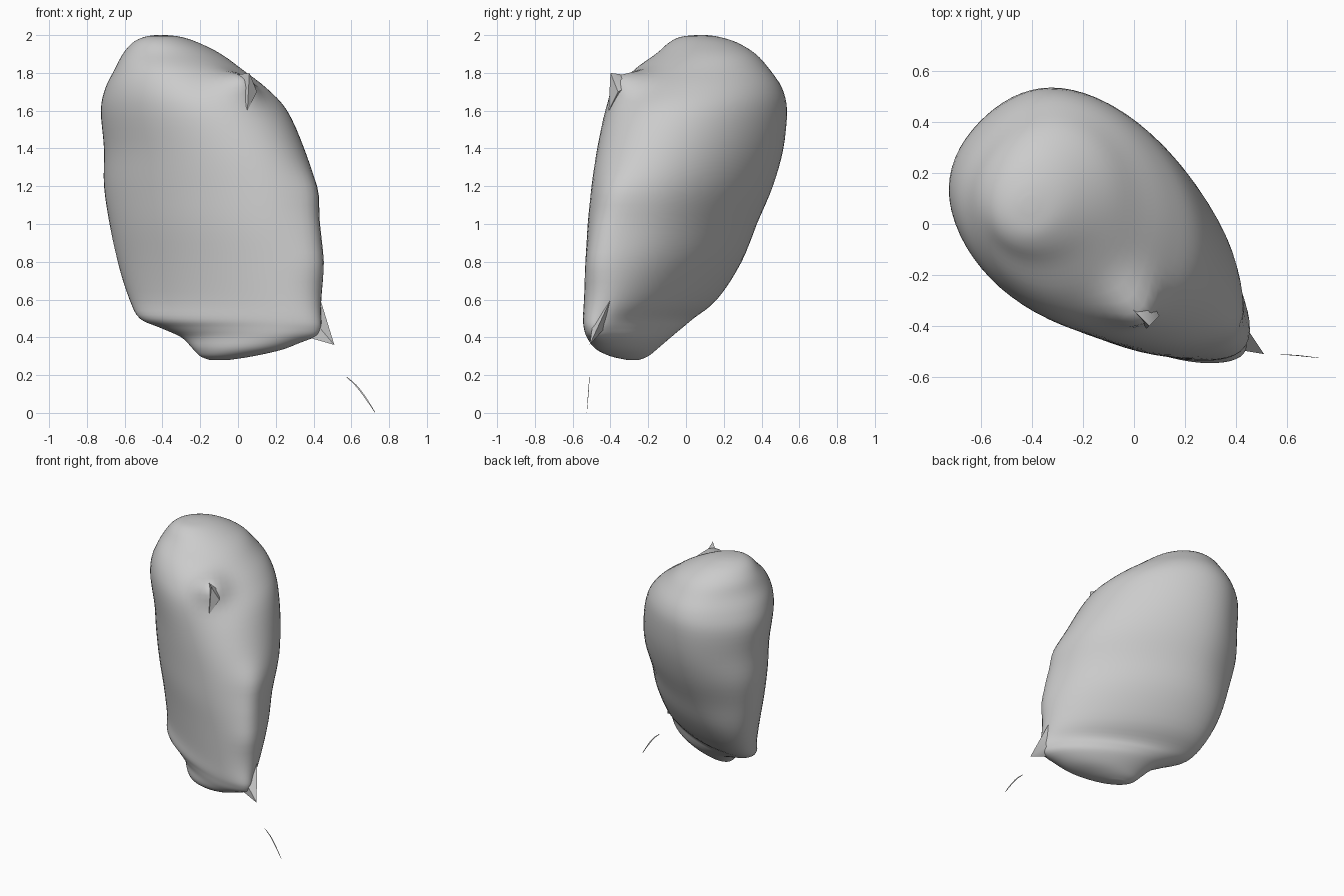
import bpy, bmesh, math
from mathutils import Vector

cube = bpy.data.objects.get("Cube")
if cube:
    bpy.data.objects.remove(cube)

grey = bpy.data.materials.new("plain_grey")
grey.use_nodes = True
COLOUR = (0.6, 0.6, 0.6, 1)
grey.diffuse_color = COLOUR
grey.node_tree.nodes["Principled BSDF"].inputs["Base Color"].default_value = COLOUR


def finish(name, bm):
    bmesh.ops.recalc_face_normals(bm, faces=bm.faces)
    mesh = bpy.data.meshes.new(name)
    bm.to_mesh(mesh)
    bm.free()
    obj = bpy.data.objects.new(name, mesh)
    bpy.context.collection.objects.link(obj)
    mesh.materials.append(grey)
    bpy.ops.object.select_all(action="DESELECT")
    obj.select_set(True)
    bpy.context.view_layer.objects.active = obj
    bpy.ops.object.shade_smooth_by_angle(angle=math.radians(50))
    return obj


def catmull(rows, steps):
    """Smooth rows of values into a denser list."""
    out = []
    for i in range(len(rows) - 1):
        a, b = rows[max(i - 1, 0)], rows[i]
        c, d = rows[i + 1], rows[min(i + 2, len(rows) - 1)]
        for s in range(steps):
            t = s / steps
            out.append([q + t / 2 * (r - p + t * (2 * p - 5 * q + 4 * r - u
                        + t * (3 * (q - r) + u - p)))
                        for p, q, r, u in zip(a, b, c, d)])
    return out + [rows[-1]]


def loft(bm, rings):
    loops = [[bm.verts.new(p) for p in ring] for ring in rings]
    n = len(loops[0])
    for low, high in zip(loops, loops[1:]):
        for k in range(n):
            j = (k + 1) % n
            bm.faces.new((low[k], low[j], high[j], high[k]))
    bm.faces.new(loops[0])
    bm.faces.new(loops[-1])


# Body slices: height, min x, max x, min y, max y, lean of the oval
SLICES = [
    (0.28, -0.15, -0.05, -0.31, -0.25, -0.5),
    (0.30, -0.20, 0.08, -0.40, -0.20, -0.52),
    (0.34, -0.24, 0.25, -0.48, -0.15, -0.57),
    (0.40, -0.30, 0.37, -0.525, -0.08, -0.64),
    (0.45, -0.41, 0.41, -0.54, -0.02, -0.69),
    (0.50, -0.52, 0.43, -0.545, 0.04, -0.71),
    (0.60, -0.575, 0.44, -0.54, 0.165, -0.68),
    (0.80, -0.645, 0.44, -0.53, 0.305, -0.61),
    (1.00, -0.70, 0.42, -0.52, 0.40, -0.55),
    (1.20, -0.735, 0.41, -0.50, 0.485, -0.48),
    (1.40, -0.735, 0.35, -0.47, 0.535, -0.39),
    (1.60, -0.745, 0.26, -0.425, 0.55, -0.28),
    (1.72, -0.715, 0.15, -0.36, 0.52, -0.17),
    (1.82, -0.66, 0.02, -0.27, 0.45, -0.06),
    (1.90, -0.615, -0.09, -0.16, 0.375, 0.03),
    (1.96, -0.56, -0.21, -0.09, 0.275, 0.08),
    (1.99, -0.50, -0.30, -0.03, 0.18, 0.1),
    (2.00, -0.44, -0.38, 0.05, 0.11, 0.1),
]
# Pulled points: where, shift, radius
PULLS = [
    ((0.0, -0.31, 1.75), (0.05, -0.08, 0.05), 0.11),
    ((0.39, -0.46, 0.44), (0.03, -0.02, -0.01), 0.07),
]
# Crease along the front edge
PULLS += [((0.40, y, z), (0.02, -0.022, 0), 0.12)
          for y, z in ((-0.37, 1.17), (-0.42, 0.98), (-0.45, 0.8))]
# Flatter rear corner
PULLS += [((-0.62, 0.42, z), (0.037, -0.033, 0), 0.28) for z in (1.0, 1.33, 1.66)]

SEGMENTS = 64
rings = []
for z, x0, x1, y0, y1, lean in catmull(SLICES, 4):
    ring = []
    for k in range(SEGMENTS):
        t = math.tau * k / SEGMENTS
        p = Vector(((x0 + x1 + (x1 - x0) * math.cos(t)) / 2,
                    (y0 + y1 + (y1 - y0) * math.cos(t - math.acos(lean))) / 2, z))
        move = Vector()
        for spot, shift, radius in PULLS:
            move += Vector(shift) * math.exp(-((p - Vector(spot)).length / radius) ** 2)
        ring.append(p + move)
    rings.append(ring)
bm = bmesh.new()
loft(bm, rings)
finish("body", bm)


# Pinched fins at the upper edge and the lower corner
def fin(name, points):
    bm = bmesh.new()
    for p in points:
        bm.verts.new(p)
    bmesh.ops.convex_hull(bm, input=bm.verts)
    finish(name, bm)


fin("upper_pinch", [(0.06, -0.40, 1.80), (0.05, -0.41, 1.60), (0.10, -0.36, 1.70),
                    (-0.01, -0.33, 1.79), (0.05, -0.28, 1.74)])
fin("corner_spike", [(0.51, -0.51, 0.36), (0.43, -0.39, 0.62), (0.39, -0.49, 0.50),
                     (0.37, -0.48, 0.40), (0.40, -0.42, 0.46)])

# Loose curved sliver below the spike
path = catmull([(0.575, -0.512, 0.19), (0.625, -0.514, 0.145),
                (0.675, -0.519, 0.08), (0.725, -0.525, 0.003)], 3)
bm = bmesh.new()
rings = []
for i, (x, y, z) in enumerate(path):
    w = 0.001 + 0.002 * math.sin(math.pi * i / (len(path) - 1))
    rings.append([(x + w, y, z + w), (x, y + w / 2, z), (x - w, y, z - w), (x, y - w / 2, z)])
loft(bm, rings)
finish("loose_sliver", bm)
